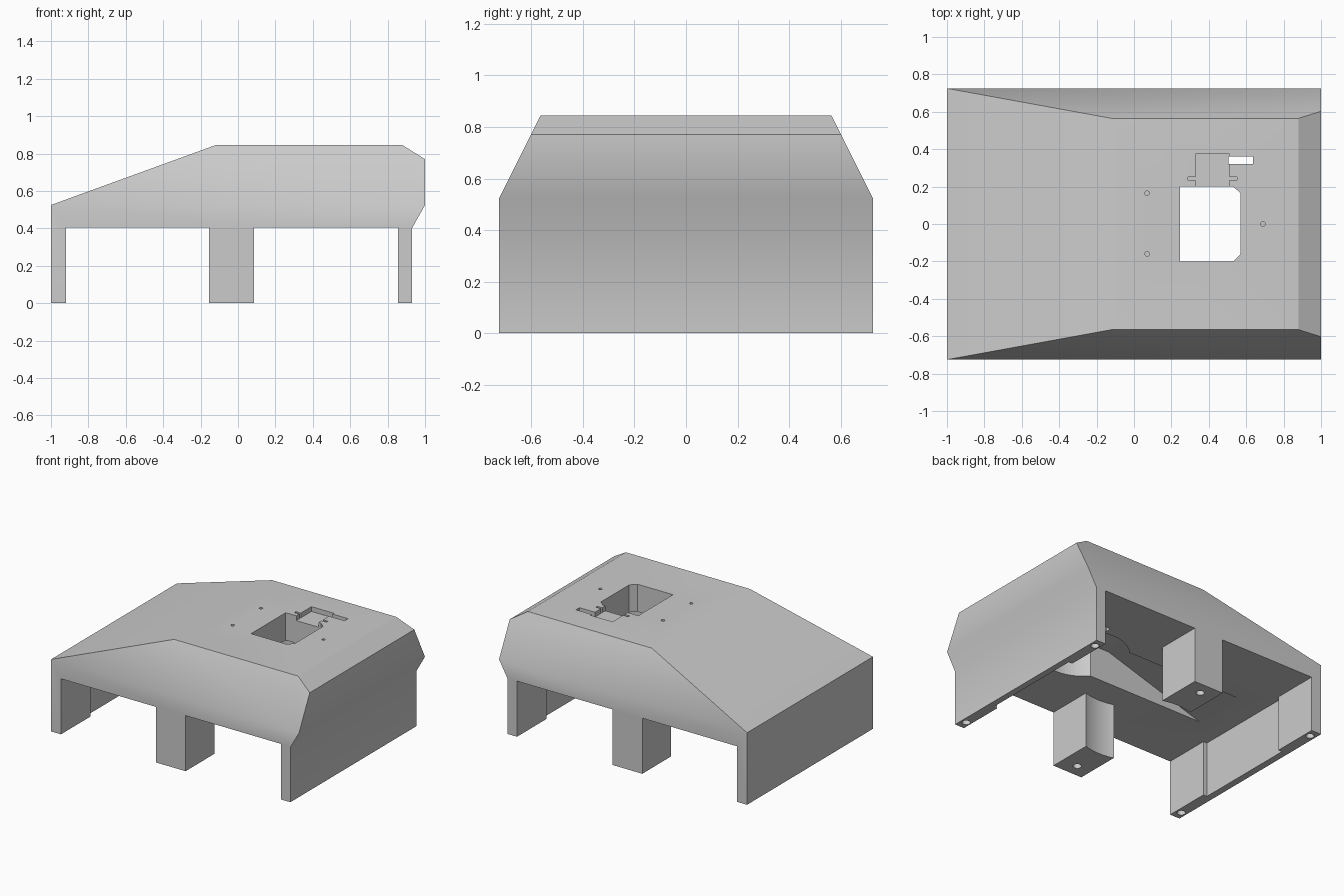
import bpy, bmesh
from math import radians
from mathutils import Vector

default = bpy.data.objects.get("Cube")
if default:
    bpy.data.objects.remove(default, do_unlink=True)

grey = bpy.data.materials.new("plain_grey")
grey.use_nodes = True
colour = (0.6, 0.6, 0.6, 1)
grey.diffuse_color = colour
grey.node_tree.nodes["Principled BSDF"].inputs["Base Color"].default_value = colour


def finish(name, bm):
    bmesh.ops.recalc_face_normals(bm, faces=bm.faces)
    mesh = bpy.data.meshes.new(name)
    bm.to_mesh(mesh)
    bm.free()
    mesh.materials.append(grey)
    obj = bpy.data.objects.new(name, mesh)
    bpy.context.collection.objects.link(obj)
    return obj


def prism(name, points, axis, low, high):
    """Extrude a flat outline along one axis (0 = x, 1 = y, 2 = z)."""
    bm = bmesh.new()
    verts = []
    for p in points:
        co = list(p)
        co.insert(axis, low)
        verts.append(bm.verts.new(co))
    face = bm.faces.new(verts)
    new = bmesh.ops.extrude_face_region(bm, geom=[face])["geom"]
    shift = Vector((0, 0, 0))
    shift[axis] = high - low
    bmesh.ops.translate(bm, vec=shift, verts=[v for v in new if isinstance(v, bmesh.types.BMVert)])
    return finish(name, bm)


def box(name, x0, x1, y0, y1, z0, z1):
    return prism(name, [(x0, y0), (x1, y0), (x1, y1), (x0, y1)], 2, z0, z1)


def cylinder(name, x, y, radius, z0, z1, sides=24):
    bm = bmesh.new()
    bmesh.ops.create_cone(bm, cap_ends=True, segments=sides, radius1=radius, radius2=radius, depth=z1 - z0)
    bmesh.ops.translate(bm, vec=(x, y, (z0 + z1) / 2), verts=bm.verts)
    return finish(name, bm)


def combine(target, tool, operation="DIFFERENCE"):
    tool.hide_render = True
    mod = target.modifiers.new("cut", "BOOLEAN")
    mod.operation, mod.solver, mod.object = operation, "EXACT", tool
    bpy.context.view_layer.objects.active = target
    bpy.ops.object.modifier_apply(modifier=mod.name)
    bpy.data.objects.remove(tool, do_unlink=True)


# Outer shell: side profile crossed with end profile
ROOF, CEILING, HALF = 0.845, 0.405, 0.725
cover = prism("cover_body", [(-1, 0), (-1, 0.525), (-0.12, ROOF), (0.88, ROOF), (1, 0.77),
                             (1, 0.525), (0.93, 0.4), (0.93, 0)], 1, -1, 1)
ends = prism("end_profile", [(-HALF, -1), (HALF, -1), (HALF, 0.525), (0.565, ROOF),
                             (0.515, ROOF + 0.1), (-0.515, ROOF + 0.1),
                             (-0.565, ROOF), (-HALF, 0.525)], 0, -2, 2)
combine(cover, ends, "INTERSECT")

# Underside openings, leaving end walls and two middle legs
for x0, x1 in ((-0.92, -0.155), (0.085, 0.855)):
    combine(cover, box("opening", x0, x1, -1, 1, -0.2, CEILING))
combine(cover, box("middle_opening", -0.2, 0.12, -0.385, 0.385, -0.2, CEILING))

# Thinner end walls between the corner posts
for x0, x1 in ((-0.95, -0.9), (0.83, 0.885)):
    combine(cover, box("wall_relief", x0, x1, -0.385, 0.385, -0.2, CEILING))

# Curved inner faces of the middle legs
combine(cover, cylinder("leg_hollow", -0.035, 0, 0.41, -0.2, CEILING, 64))

# Sloped channel and round chamber under the roof
combine(cover, prism("channel", [(-0.73, CEILING), (-0.73, 0.3), (0.4, 0.3), (0.4, 0.645),
                                 (0.05, 0.645)], 1, -0.2, 0.2))
combine(cover, cylinder("chamber", 0.43, 0, 0.3, 0.3, 0.645, 48))

# Main roof window with two clipped corners
combine(cover, prism("window", [(0.245, -0.2), (0.53, -0.2), (0.57, -0.16), (0.57, 0.165),
                                (0.53, 0.2), (0.245, 0.2)], 2, 0.3, 1))

# Shallow pocket with side tabs, and the slot beside it
POCKET = ROOF - 0.035
combine(cover, prism("pocket", [(0.33, 0.19), (0.51, 0.19), (0.51, 0.235), (0.55, 0.235),
                                (0.55, 0.252), (0.51, 0.252), (0.51, 0.375), (0.33, 0.375),
                                (0.33, 0.252), (0.29, 0.252), (0.29, 0.235), (0.33, 0.235)],
                     2, POCKET, 1))
combine(cover, box("slot", 0.505, 0.635, 0.32, 0.36, 0.3, 1))

# Small roof pin holes
for x, y in ((0.07, 0.165), (0.07, -0.16), (0.69, 0)):
    combine(cover, cylinder("pin_hole", x, y, 0.012, 0.7, 1, 16))

# Fixing holes under the posts and legs
for side in (-1, 1):
    for x, y in ((-0.96, 0.66), (0.89, 0.66), (-0.04, 0.63)):
        combine(cover, cylinder("fixing_hole", x, side * y, 0.028, -0.1, 0.2))

bpy.ops.object.select_all(action="DESELECT")
cover.select_set(True)
bpy.context.view_layer.objects.active = cover
bpy.ops.object.shade_smooth_by_angle(angle=radians(30))
